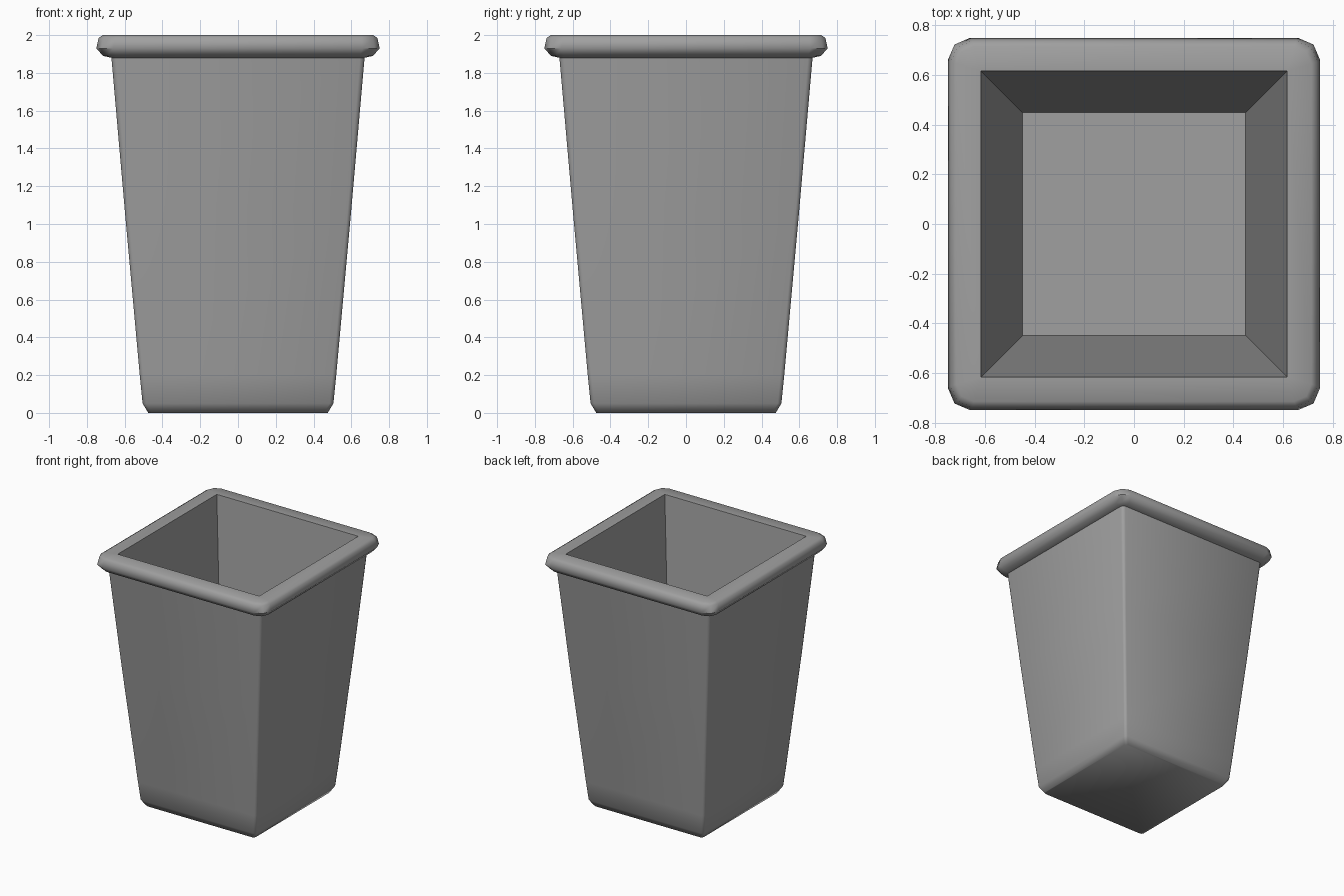
import bpy
import bmesh
import math

cube = bpy.data.objects.get("Cube")
if cube:
    bpy.data.objects.remove(cube, do_unlink=True)

grey = bpy.data.materials.new("plain_grey")
grey.use_nodes = True
colour = (0.35, 0.35, 0.35, 1)
grey.diffuse_color = colour
bsdf = next(n for n in grey.node_tree.nodes if n.type == "BSDF_PRINCIPLED")
bsdf.inputs["Base Color"].default_value = colour


def square_ring(bm, half, z, cut):
    """Square loop whose corners are softened by a two-step cut."""
    corner = [(half, half - cut), (half - cut * 0.3, half - cut * 0.3), (half - cut, half)]
    ring = []
    for turn in range(4):
        c, s = round(math.cos(turn * math.pi / 2)), round(math.sin(turn * math.pi / 2))
        ring += [bm.verts.new((x * c - y * s, x * s + y * c, z)) for x, y in corner]
    return ring


# Half width, height and corner cut, from the underside up, over the rim and inside
profile = [
    (0.475, 0.0, 0.02), (0.505, 0.05, 0.02), (0.52, 0.2, 0.02),
    (0.60, 1.08, 0.02), (0.67, 1.88, 0.025),
    (0.715, 1.89, 0.07), (0.75, 1.93, 0.09), (0.738, 1.985, 0.085),
    (0.715, 2.0, 0.07), (0.617, 2.0, 0.0), (0.45, 0.05, 0.0),
]

# Bin shell
bm = bmesh.new()
rings = [square_ring(bm, *p) for p in profile]
for low, high in zip(rings, rings[1:]):
    for i in range(len(low)):
        j = (i + 1) % len(low)
        bm.faces.new((low[i], low[j], high[j], high[i]))
bm.faces.new(list(reversed(rings[0])))
bm.faces.new(rings[-1])
bmesh.ops.remove_doubles(bm, verts=bm.verts, dist=0.0005)
bmesh.ops.recalc_face_normals(bm, faces=bm.faces)
mesh = bpy.data.meshes.new("bin_shell")
bm.to_mesh(mesh)
bm.free()
mesh.materials.append(grey)

shell = bpy.data.objects.new("bin_shell", mesh)
bpy.context.collection.objects.link(shell)
bpy.ops.object.select_all(action="DESELECT")
shell.select_set(True)
bpy.context.view_layer.objects.active = shell
bpy.ops.object.shade_smooth_by_angle(angle=math.radians(54))
